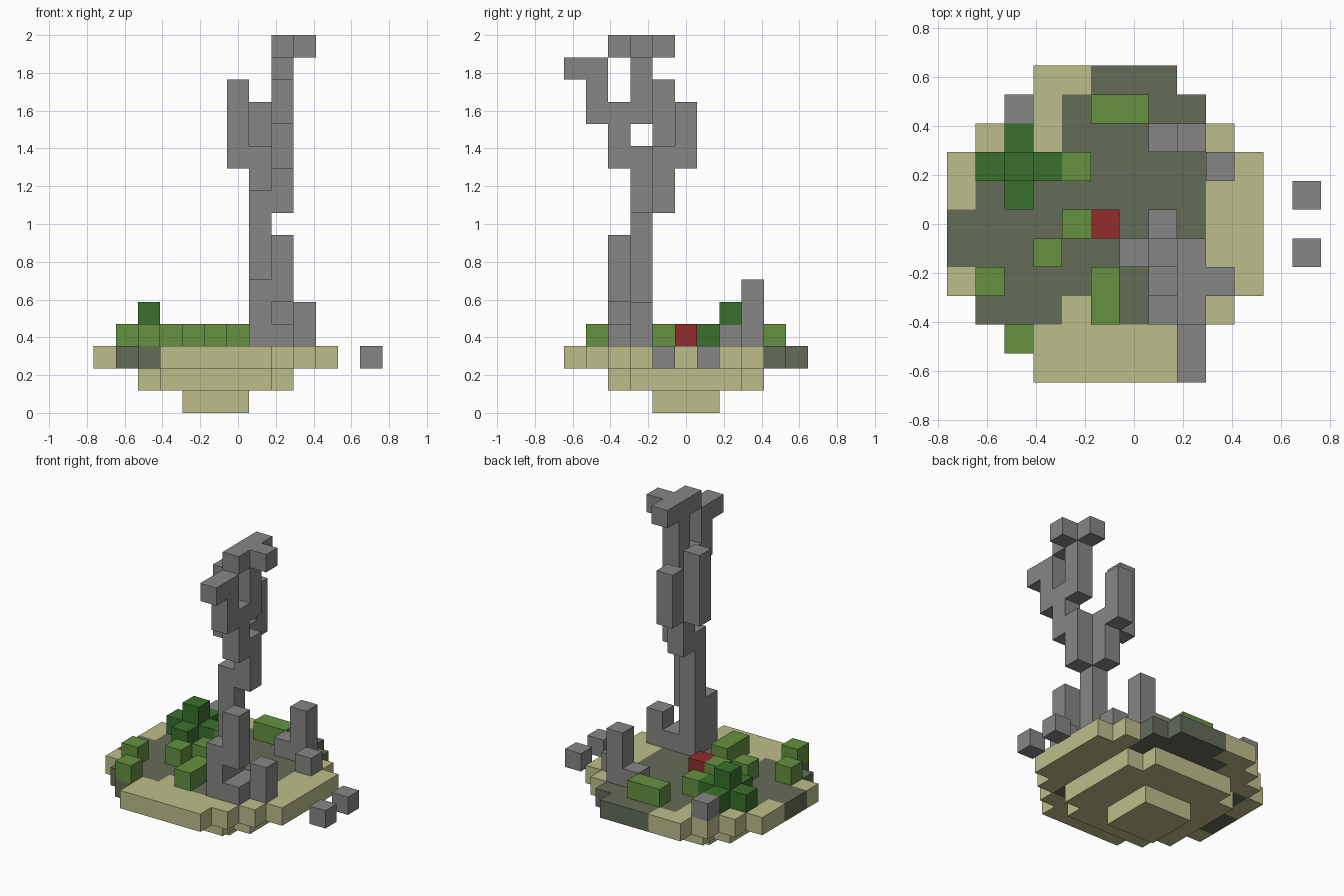
import bpy, bmesh
from mathutils import Vector

cube = bpy.data.objects.get("Cube")
if cube:
    bpy.data.objects.remove(cube)

# The whole model sits on a block grid, 13 wide, 11 deep and 17 high
S = 2 / 17
ORIGIN = Vector((-6.5, -5.5, 0))


def material(name, rgb):
    lin = [((c / 255 + 0.055) / 1.055) ** 2.4 for c in rgb]
    m = bpy.data.materials.new(name)
    m.diffuse_color = (*lin, 1)
    m.use_nodes = True
    bsdf = m.node_tree.nodes["Principled BSDF"]
    bsdf.inputs["Base Color"].default_value = (*lin, 1)
    bsdf.inputs["Roughness"].default_value = 0.9
    return m


sand = material("sand", (189, 190, 139))
moss = material("dark_moss", (101, 108, 89))
stone = material("grey", (134, 135, 133))
leaf = material("leaf_green", (101, 145, 64))
pine = material("dark_green", (58, 112, 44))
red = material("red", (145, 44, 44))


def column(i, j, low, high):
    """Blocks stacked on cell i, j from level low up to level high."""
    return {(i, j, k) for k in range(low, high + 1)}


def cells(plan, level, mark, i0=0, j0=0):
    """Blocks where the plan, drawn with the back row first, has the mark."""
    return {(i0 + i, j0 + j, level)
            for j, row in enumerate(reversed(plan))
            for i, c in enumerate(row) if c == mark}


def build(name, mat, blocks):
    """One shell around a set of blocks, with coplanar faces merged."""
    bm = bmesh.new()
    for b in blocks:
        centre = Vector(b) + ORIGIN + Vector((0.5, 0.5, 0.5))
        for axis in range(3):
            for side in (-1, 1):
                n = [0, 0, 0]
                n[axis] = side
                if tuple(p + q for p, q in zip(b, n)) in blocks:
                    continue
                u, v, n = Vector((0, 0, 0)), Vector((0, 0, 0)), Vector(n)
                u[(axis + 1) % 3] = 0.5
                v = n.cross(u)
                mid = centre + n / 2
                ring = (mid - u - v, mid + u - v, mid + u + v, mid - u + v)
                bm.faces.new([bm.verts.new(p * S) for p in ring])
    bmesh.ops.remove_doubles(bm, verts=bm.verts, dist=S / 100)
    bmesh.ops.dissolve_limit(bm, angle_limit=0.01, verts=bm.verts, edges=bm.edges)
    mesh = bpy.data.meshes.new(name)
    bm.to_mesh(mesh)
    bm.free()
    mesh.materials.append(mat)
    bpy.context.collection.objects.link(bpy.data.objects.new(name, mesh))


# Stepped island underside
build("island_bottom", sand, cells(["sss"] * 3, 0, "s", 4, 4))
middle = [".sssss."] + ["sssssss"] * 5 + [".sssss."]
build("island_middle", sand, cells(middle, 1, "s", 2, 2))

# Island top, sand with a mossy patch
top = ["...ssddd...",
       "..ssddddd..",
       ".sssddddds.",
       "sddddddddss",
       "sddddddddss",
       "dddddddddss",
       "dddddddddss",
       "sddddddddss",
       ".dddsdddds.",
       "..dssssss..",
       "...sssss..."]
build("island_sand", sand, cells(top, 2, "s"))
build("island_moss", moss, cells(top, 2, "d"))

# Plants: bushes (g), dark shrub (p), flower (r) and low rocks (o)
plants = ["...........",
          "..o..gg....",
          "..p....oo..",
          ".pppg....o.",
          "..p........",
          "....gr.....",
          "...g.......",
          ".g...g..oo.",
          ".....g..o..",
          "..g........",
          "..........."]
build("bushes", leaf, cells(plants, 3, "g"))
build("shrub", pine, cells(plants, 3, "p") | {(2, 7, 4)})
build("flower", red, cells(plants, 3, "r"))
build("low_rocks", stone, cells(plants, 3, "o") | {(9, 3, 4)})
build("standing_rock", stone, column(8, 8, 4, 5))

# Rocks floating beside the island
for side, j in (("front", 4), ("back", 6)):
    build("floating_rock_" + side, stone, {(12, j, 2)})

# Bare tree
build("trunk", stone, column(7, 3, 3, 9) | column(7, 2, 3, 5))
build("side_stump", stone, column(8, 2, 5, 7))
build("left_limb", stone, column(7, 4, 9, 11) | column(6, 4, 11, 14)
      | column(7, 5, 11, 13))
build("right_limb", stone, column(8, 3, 9, 11) | column(8, 2, 11, 13)
      | column(8, 1, 13, 15) | {(8, 0, 15)})
build("crown", stone, column(8, 3, 13, 16)
      | {(8, 2, 16), (8, 4, 16), (9, 3, 16)})
